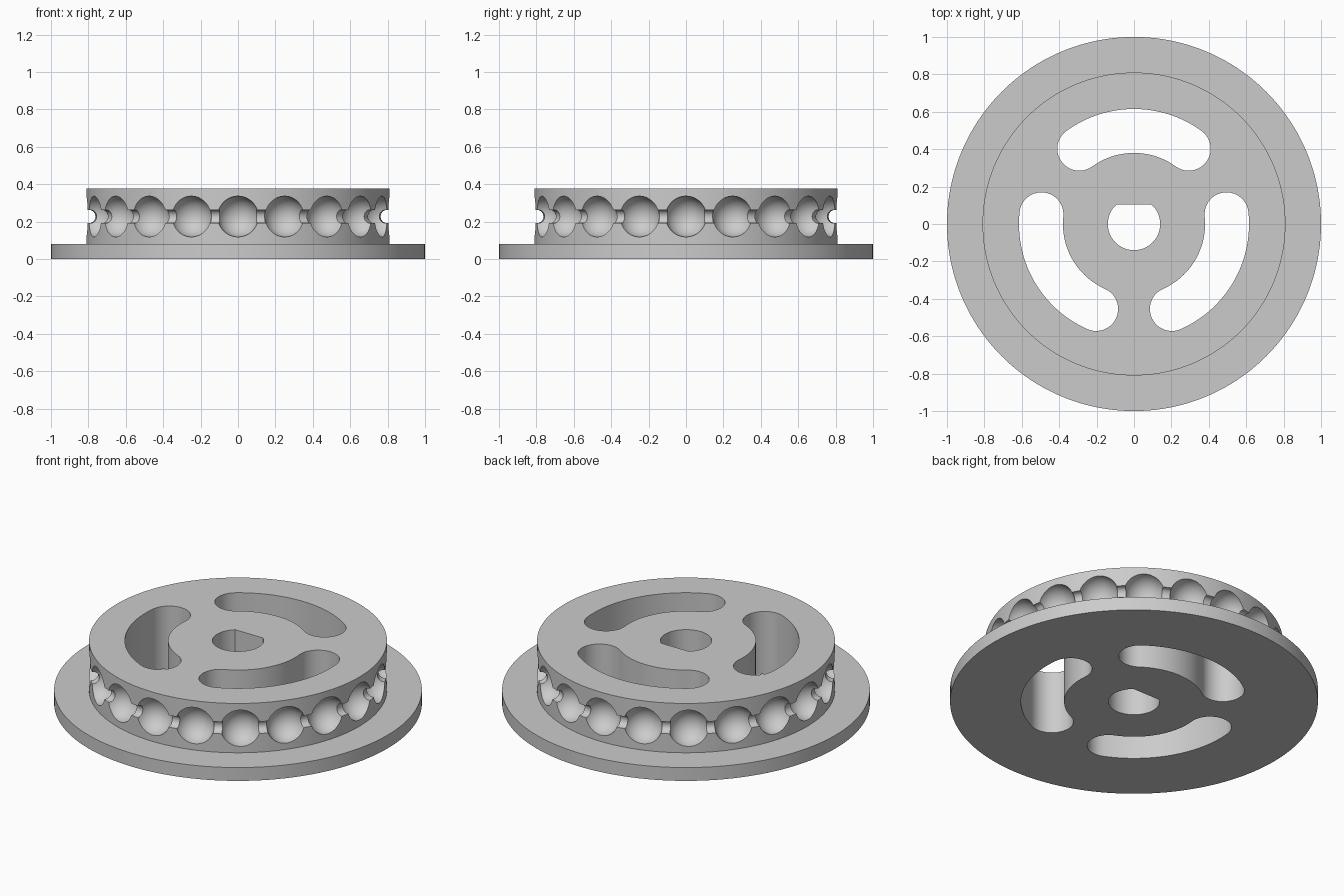
import bpy, bmesh
from math import sin, cos, pi, radians, sqrt, asin
from mathutils import Matrix

if "Cube" in bpy.data.objects:
    bpy.data.objects.remove(bpy.data.objects["Cube"], do_unlink=True)

FLANGE_R, FLANGE_H = 1.0, 0.08
RIM_R, TOP = 0.81, 0.376
MID, GROOVE_R, POCKET_R = 0.227, 0.036, 0.109
POCKETS = 20

grey = bpy.data.materials.new("plain grey")
grey.use_nodes = True
colour = (0.6, 0.6, 0.6, 1)
grey.diffuse_color = colour
grey.node_tree.nodes["Principled BSDF"].inputs["Base Color"].default_value = colour


def to_object(bm, name):
    bmesh.ops.recalc_face_normals(bm, faces=bm.faces)
    mesh = bpy.data.meshes.new(name)
    bm.to_mesh(mesh)
    bm.free()
    mesh.materials.append(grey)
    obj = bpy.data.objects.new(name, mesh)
    bpy.context.collection.objects.link(obj)
    return obj


def revolve(profile, name, steps=160):
    """Turn an open (radius, z) profile about z and cap both ends."""
    bm = bmesh.new()
    rings = [[bm.verts.new((r * cos(2 * pi * i / steps), r * sin(2 * pi * i / steps), z))
              for i in range(steps)] for r, z in profile]
    for a, b in zip(rings, rings[1:]):
        for i in range(steps):
            j = (i + 1) % steps
            bm.faces.new((a[i], a[j], b[j], b[i]))
    bm.faces.new(rings[0])
    bm.faces.new(rings[-1])
    return to_object(bm, name)


def add_prism(bm, outline):
    """Upright prism passing right through the wheel."""
    low = [bm.verts.new((x, y, -0.2)) for x, y in outline]
    high = [bm.verts.new((x, y, TOP + 0.2)) for x, y in outline]
    bm.faces.new(low)
    bm.faces.new(high)
    for i in range(len(low)):
        j = (i + 1) % len(low)
        bm.faces.new((low[i], low[j], high[j], high[i]))


def arc(cx, cy, r, start, end, steps):
    return [(cx + r * cos(radians(start + (end - start) * i / steps)),
             cy + r * sin(radians(start + (end - start) * i / steps)))
            for i in range(steps + 1)]


def curved_slot(middle, half_angle, inner, outer):
    """Arc-shaped slot with round ends."""
    r, w = (inner + outer) / 2, (outer - inner) / 2
    a, b = middle - half_angle, middle + half_angle
    end_a = (r * cos(radians(a)), r * sin(radians(a)))
    end_b = (r * cos(radians(b)), r * sin(radians(b)))
    return (arc(0, 0, outer, a, b, 32) + arc(*end_b, w, b, b + 180, 20)[1:-1]
            + arc(0, 0, inner, b, a, 32) + arc(*end_a, w, a + 180, a + 360, 20)[1:-1])


# Wheel body: flange, rim and the chain groove
groove = [(RIM_R - 0.005 + GROOVE_R * cos(t), MID + GROOVE_R * sin(t))
          for t in [radians(-98 - 164 * i / 14) for i in range(15)]]
groove[0] = (RIM_R, groove[0][1])
groove[-1] = (RIM_R, groove[-1][1])
wheel = revolve([(FLANGE_R, 0), (FLANGE_R, FLANGE_H), (RIM_R, FLANGE_H)]
                + groove + [(RIM_R, TOP)], "chain_wheel")

# Cutter for the ball pockets around the rim
bm = bmesh.new()
for i in range(POCKETS):
    turn = Matrix.Rotation(2 * pi * i / POCKETS, 4, "Z")
    bmesh.ops.create_uvsphere(bm, u_segments=40, v_segments=24, radius=POCKET_R,
                              matrix=turn @ Matrix.Translation((RIM_R, 0, MID)))
pockets = to_object(bm, "pocket_cutter")

# Cutter for the three curved slots and the D-shaped shaft hole
bm = bmesh.new()
for middle in (90, 210, 330):
    add_prism(bm, curved_slot(middle, 36, 0.38, 0.615))
flat = asin(0.105 / 0.14) * 180 / pi
add_prism(bm, arc(0, 0, 0.14, 180 - flat, 360 + flat, 48))
holes = to_object(bm, "hole_cutter")

# Cut and finish
bpy.context.view_layer.objects.active = wheel
for cutter in (holes, pockets):
    cutter.hide_render = True
    mod = wheel.modifiers.new("cut", "BOOLEAN")
    mod.operation = "DIFFERENCE"
    mod.solver = "EXACT"
    mod.object = cutter
    bpy.ops.object.modifier_apply(modifier=mod.name)
    bpy.data.objects.remove(cutter, do_unlink=True)

bpy.ops.object.select_all(action="DESELECT")
wheel.select_set(True)
bpy.ops.object.shade_smooth_by_angle(angle=radians(30))
